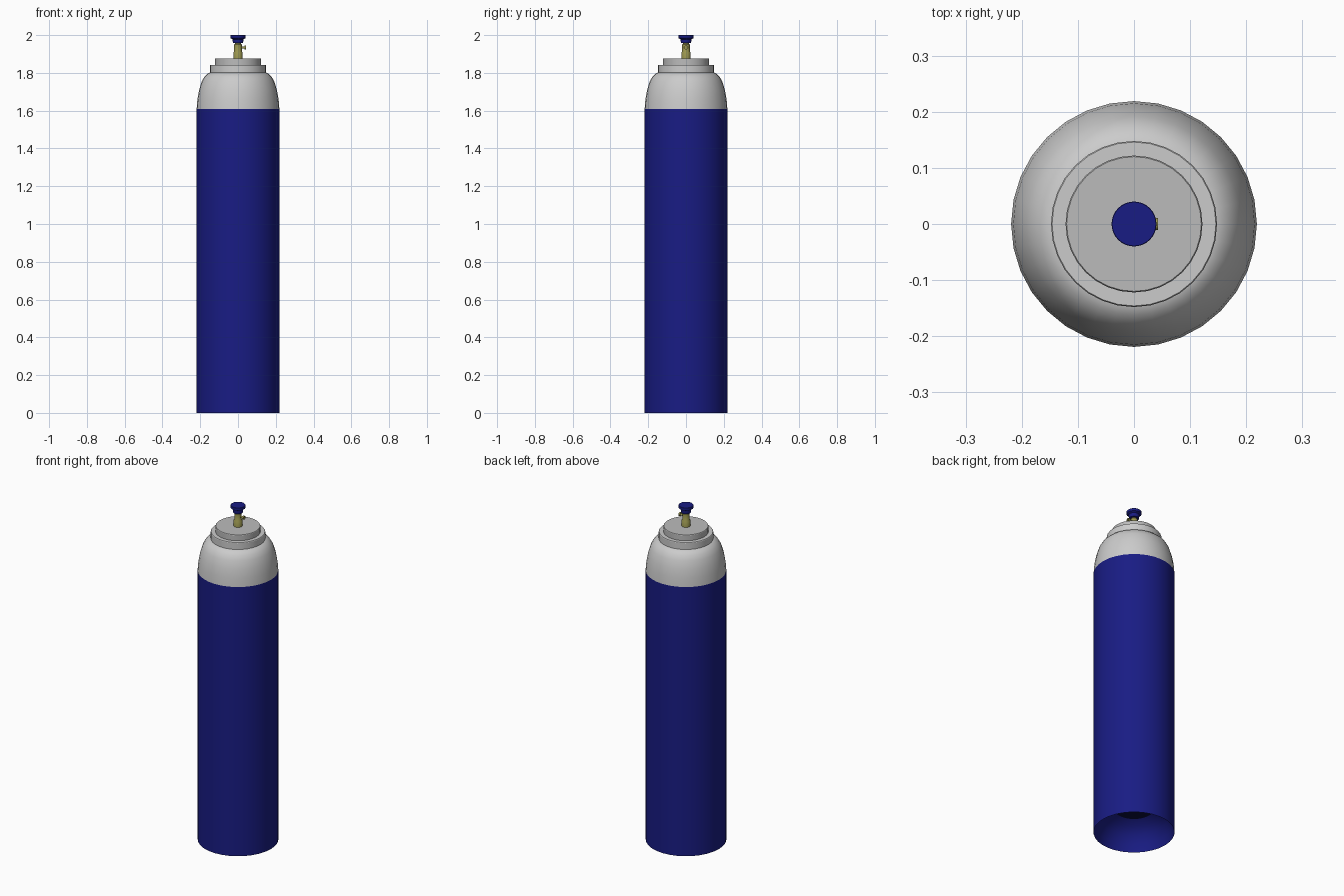
import bpy, bmesh, math
from mathutils import Matrix

if "Cube" in bpy.data.objects:
    bpy.data.objects.remove(bpy.data.objects["Cube"])


def material(name, rgb):
    m = bpy.data.materials.new(name)
    m.diffuse_color = (*rgb, 1)
    m.use_nodes = True
    m.node_tree.nodes["Principled BSDF"].inputs["Base Color"].default_value = m.diffuse_color
    return m


BLUE = material("blue_paint", (0.0095, 0.0115, 0.23))
DARK = material("dark_blue", (0.003, 0.004, 0.045))
BRASS = material("brass", (0.33, 0.31, 0.08))
STEEL = material("darker_steel", (0.50, 0.50, 0.50))


def lathe(name, profile, sides=32, mat=None, matrix=None, angle=30):
    """Spin (radius, height) points around z; radius 0 closes the end."""
    bm = bmesh.new()
    rings = []
    for r, z in profile:
        if r == 0:
            rings.append([bm.verts.new((0, 0, z))] * sides)
        else:
            rings.append([bm.verts.new((r * math.cos(2 * math.pi * i / sides),
                                        r * math.sin(2 * math.pi * i / sides), z))
                          for i in range(sides)])
    for a, b in zip(rings, rings[1:]):
        for i in range(sides):
            j = (i + 1) % sides
            bm.faces.new(list(dict.fromkeys((a[i], a[j], b[j], b[i]))))
    bmesh.ops.recalc_face_normals(bm, faces=bm.faces)
    if matrix:
        bm.transform(matrix)
    mesh = bpy.data.meshes.new(name)
    bm.to_mesh(mesh)
    bm.free()
    obj = bpy.data.objects.new(name, mesh)
    bpy.context.collection.objects.link(obj)
    if mat:
        mesh.materials.append(mat)
    bpy.ops.object.select_all(action='DESELECT')
    obj.select_set(True)
    bpy.context.view_layer.objects.active = obj
    bpy.ops.object.shade_smooth_by_angle(angle=math.radians(angle))
    return obj


# Blue cylinder wall with a recessed, domed underside and its dark centre
lathe("tank_body", [(0.108, 0.145), (0.15, 0.125), (0.185, 0.09),
                    (0.208, 0.045), (0.219, 0), (0.219, 1.61)], mat=BLUE)
lathe("base_centre", [(0.108, 0.145), (0, 0.146)], mat=DARK)

# Grey rounded shoulder
lathe("shoulder", [(0.219, 1.61), (0.215, 1.66), (0.206, 1.71), (0.192, 1.755),
                   (0.178, 1.78), (0.162, 1.795), (0.145, 1.803), (0, 1.803)])

# Stepped neck collar
lathe("lower_collar", [(0, 1.80), (0.148, 1.80), (0.148, 1.839), (0.146, 1.842), (0, 1.842)])
lathe("upper_collar", [(0, 1.84), (0.122, 1.84), (0.122, 1.873), (0.120, 1.876), (0, 1.876)],
      mat=STEEL)

# Brass valve stem
lathe("valve_stem", [(0, 1.87), (0.024, 1.87), (0.024, 1.908), (0.020, 1.915),
                     (0.020, 1.95), (0.015, 1.955), (0.015, 1.965), (0, 1.965)], mat=BRASS)

# Side outlet with flange, pointing +x
side = Matrix.Translation((0, 0, 1.934)) @ Matrix.Rotation(math.pi / 2, 4, 'Y')
lathe("valve_outlet", [(0, 0.0), (0.006, 0.0), (0.006, 0.034), (0.011, 0.034),
                       (0.011, 0.043), (0.006, 0.043), (0.006, 0.038), (0, 0.038)],
      sides=16, mat=BRASS, matrix=side)

# Blue hand knob
lathe("valve_knob", [(0, 1.957), (0.027, 1.957), (0.029, 1.978), (0.040, 1.984),
                     (0.040, 1.999), (0.039, 2.0), (0, 2.0)], mat=BLUE)
